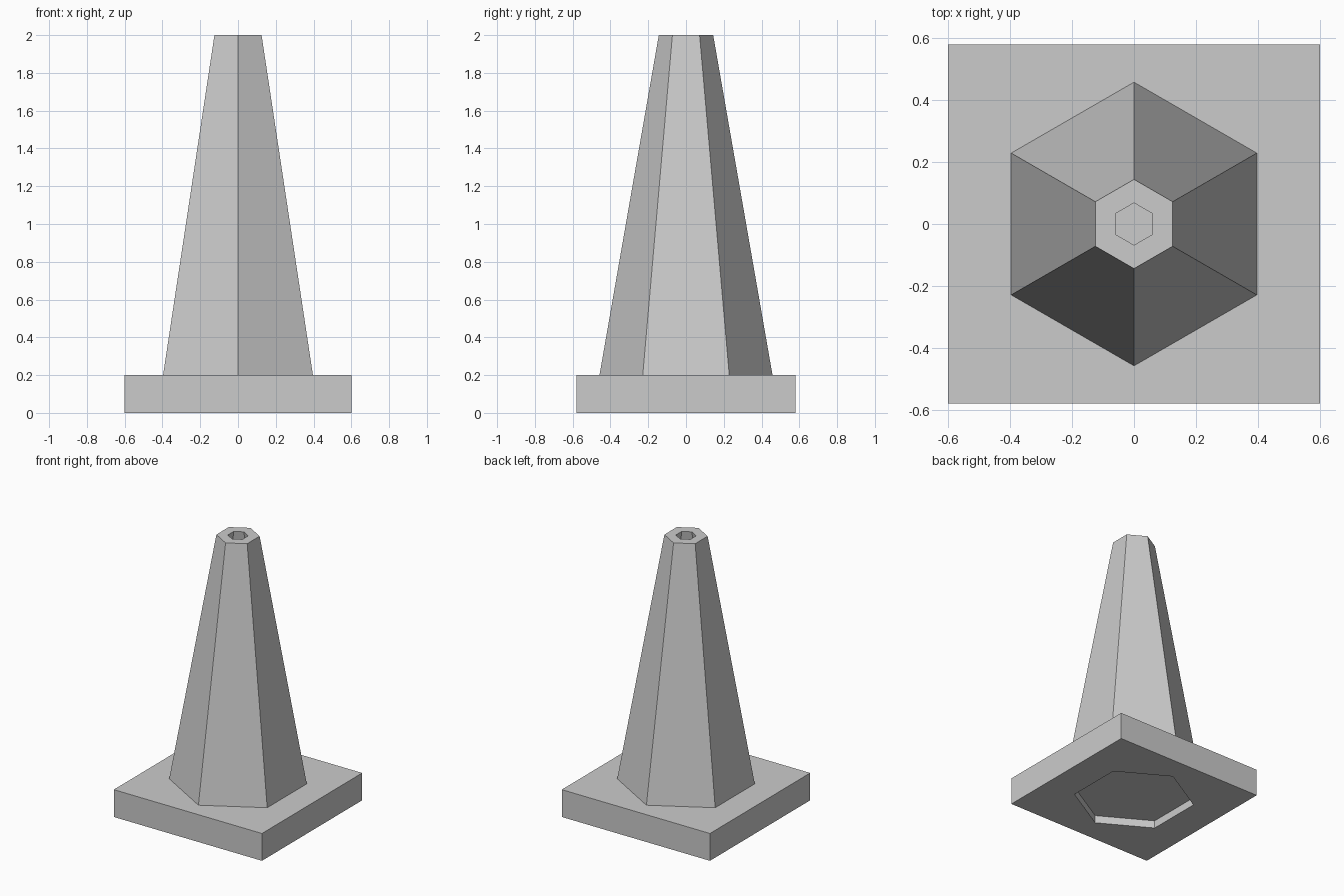
import bpy, bmesh
from math import sin, cos, pi

if "Cube" in bpy.data.objects:
    bpy.data.objects.remove(bpy.data.objects["Cube"])


def make_object(name, bm):
    bmesh.ops.recalc_face_normals(bm, faces=bm.faces)
    mesh = bpy.data.meshes.new(name)
    bm.to_mesh(mesh)
    bm.free()
    obj = bpy.data.objects.new(name, mesh)
    bpy.context.collection.objects.link(obj)
    return obj


def hex_ring(bm, radius, z):
    # corners point along +y and -y
    return [bm.verts.new((radius * sin(i * pi / 3), radius * cos(i * pi / 3), z))
            for i in range(6)]


def bridge(bm, a, b):
    for i in range(6):
        j = (i + 1) % 6
        bm.faces.new((a[i], a[j], b[j], b[i]))


# Square base slab
bm = bmesh.new()
bmesh.ops.create_cube(bm, size=1)
for v in bm.verts:
    v.co = (v.co.x * 1.2, v.co.y * 1.16, (v.co.z + 0.5) * 0.2)
base = make_object("base", bm)

# Hexagonal recess cut into the underside
bm = bmesh.new()
low, high = hex_ring(bm, 0.41, -0.1), hex_ring(bm, 0.41, 0.056)
bridge(bm, low, high)
bm.faces.new(low)
bm.faces.new(high)
cutter = make_object("recess_cutter", bm)
cutter.hide_render = True
cutter.hide_set(True)
cut = base.modifiers.new("underside_recess", 'BOOLEAN')
cut.operation = 'DIFFERENCE'
cut.solver = 'EXACT'
cut.object = cutter

# Hollow six-sided cone: outer wall, rim, inner wall, foot
bm = bmesh.new()
profile = [(0.458, 0.2), (0.144, 2.0), (0.068, 2.0), (0.382, 0.2)]
rings = [hex_ring(bm, r, z) for r, z in profile]
for k in range(4):
    bridge(bm, rings[k], rings[(k + 1) % 4])
make_object("cone", bm)
